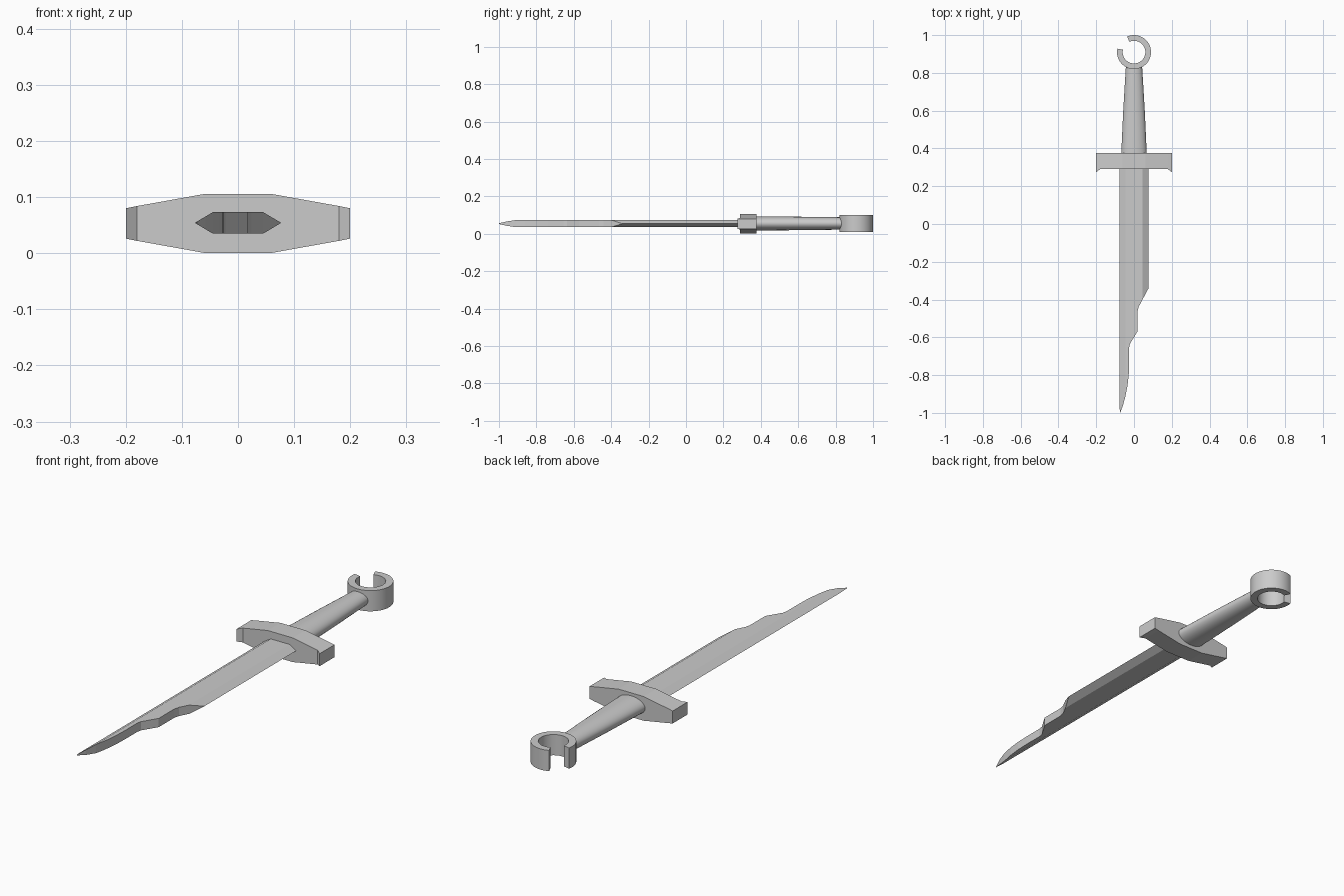
import bpy, bmesh, math

cube = bpy.data.objects.get("Cube")
if cube:
    bpy.data.objects.remove(cube, do_unlink=True)

steel = bpy.data.materials.new("grey_steel")
steel.use_nodes = True
GREY = (0.6, 0.6, 0.6, 1)
steel.diffuse_color = GREY
steel.node_tree.nodes["Principled BSDF"].inputs["Base Color"].default_value = GREY

MID = 0.053  # height of the centre plane


def loft(name, rings, smooth=None):
    """Skin a list of equal-length vertex rings and cap both ends."""
    bm = bmesh.new()
    loops = [[bm.verts.new(p) for p in ring] for ring in rings]
    n = len(loops[0])
    for a, b in zip(loops, loops[1:]):
        for i in range(n):
            j = (i + 1) % n
            bm.faces.new((a[i], a[j], b[j], b[i]))
    bm.faces.new(loops[0][::-1])
    bm.faces.new(loops[-1])
    bmesh.ops.remove_doubles(bm, verts=bm.verts, dist=0.0002)
    bmesh.ops.dissolve_degenerate(bm, edges=bm.edges, dist=0.0001)
    bmesh.ops.recalc_face_normals(bm, faces=bm.faces)
    mesh = bpy.data.meshes.new(name)
    bm.to_mesh(mesh)
    bm.free()
    mesh.materials.append(steel)
    obj = bpy.data.objects.new(name, mesh)
    bpy.context.collection.objects.link(obj)
    if smooth:
        bpy.ops.object.select_all(action='DESELECT')
        obj.select_set(True)
        bpy.context.view_layer.objects.active = obj
        bpy.ops.object.shade_smooth_by_angle(angle=math.radians(smooth))
    return obj


# Blade: bevelled hexagonal bar trimmed by a broken edge on its left side
EDGE, FLAT, HALF = 0.077, 0.045, 0.019


def thickness(x):
    return HALF * min(1, max(0, (EDGE - abs(x)) / (EDGE - FLAT)))


def blade_ring(y, right, left=-EDGE):
    inner, outer = min(-FLAT, right), min(FLAT, right)
    top = [(inner, thickness(inner)), (outer, thickness(outer)), (right, thickness(right))]
    section = [(left, 0)] + top + [(x, -h) for x, h in reversed(top)]
    return [(x, y, MID + 0.001 + h) for x, h in section]


broken_edge = [(0.31, EDGE), (-0.34, EDGE), (-0.40, FLAT), (-0.44, 0.024),
               (-0.465, 0.018), (-0.57, 0.018), (-0.635, -0.022), (-0.655, -0.026),
               (-0.74, -0.026), (-0.80, -0.028), (-0.86, -0.035), (-0.91, -FLAT),
               (-0.96, -0.058)]
rings = [blade_ring(y, x) for y, x in broken_edge]
rings.append(blade_ring(-1.0, -0.0735, -0.074))
loft("blade", rings)

# Crossguard: tapered arms with small forward lips at both tips
guard = [(0.2, 0.275, 0.027), (0.18, 0.29, 0.031), (0.06, 0.29, 0.0525)]
stations = [(-x, y, h) for x, y, h in guard] + guard[::-1]
loft("crossguard", [[(x, y, MID - h), (x, 0.377, MID - h),
                     (x, 0.377, MID + h), (x, y, MID + h)] for x, y, h in stations])

# Grip: tapering oval
SIDES = 32
grip = [(0.36, 0.068, 0.038), (0.6, 0.057, 0.036), (0.835, 0.043, 0.033)]
loft("grip", [[(w * math.cos(t), y, MID + 0.002 + h * math.sin(t))
               for t in (2 * math.pi * i / SIDES for i in range(SIDES))]
              for y, w, h in grip], 40)

# Pommel: open ring with a gap at the back right
START, SWEEP, STEPS = 168, 306, 40
ring = []
for i in range(STEPS + 1):
    a = math.radians(START + SWEEP * i / STEPS)
    ring.append([(r * math.cos(a), 0.91 + r * math.sin(a), z)
                 for r, z in ((0.06, 0.01), (0.09, 0.01), (0.09, 0.1), (0.06, 0.1))])
loft("pommel_ring", ring, 40)
